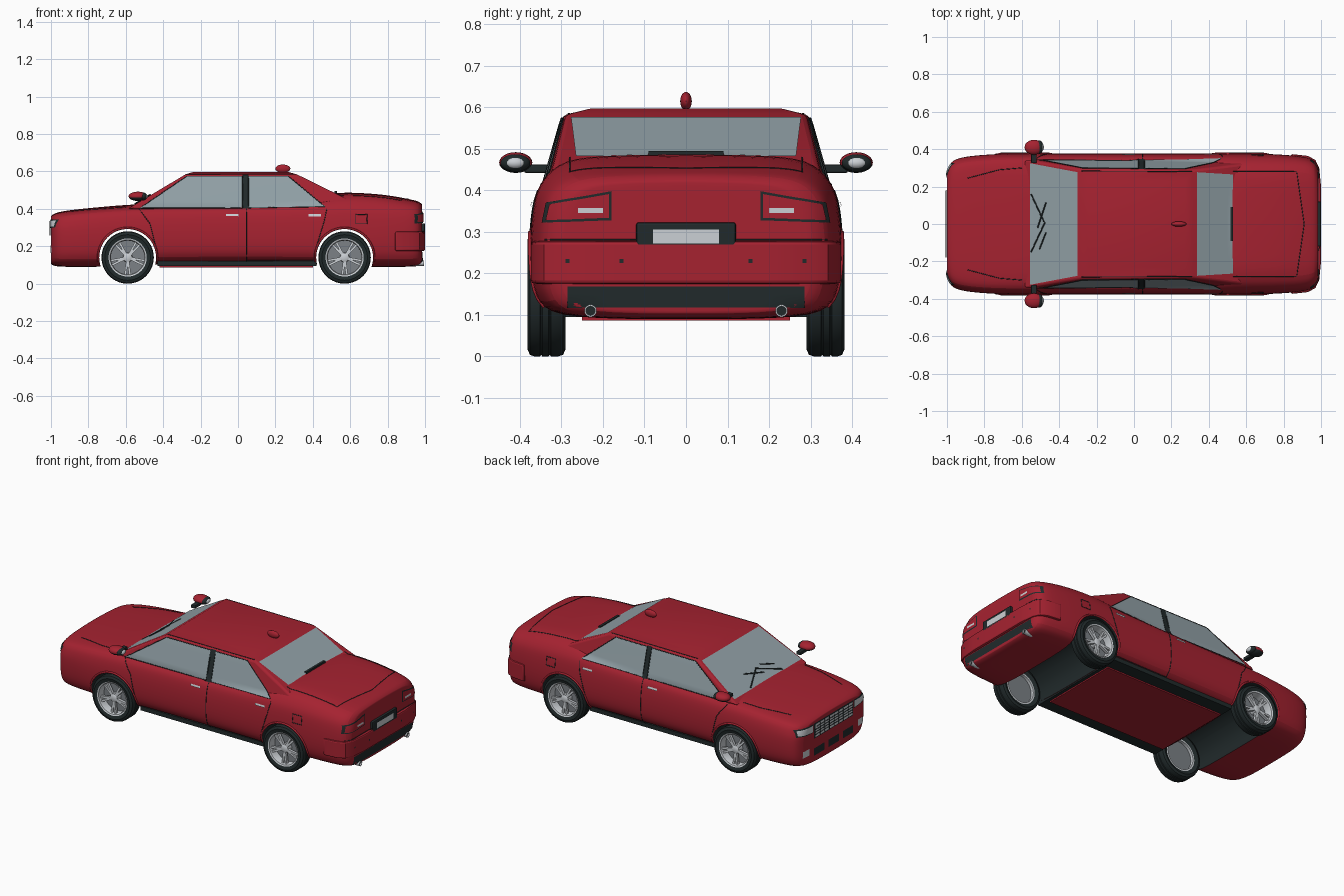
import bpy, bmesh, math
from mathutils import Vector, Matrix

if "Cube" in bpy.data.objects:
    bpy.data.objects.remove(bpy.data.objects["Cube"])
scene = bpy.context.scene


def material(name, r, g, b):
    m = bpy.data.materials.new(name)
    m.use_nodes = True
    m.diffuse_color = (r, g, b, 1)
    m.node_tree.nodes["Principled BSDF"].inputs["Base Color"].default_value = (r, g, b, 1)
    return m


RED = material("red paint", .38, .016, .03)
GLASS = material("window glass", .29, .36, .39)
BLACK = material("black rubber", .015, .023, .024)
SILVER = material("silver trim", .6, .63, .66)
STEEL = material("brake steel", .2, .22, .24)


def activate(ob):
    bpy.ops.object.select_all(action='DESELECT')
    ob.select_set(True)
    bpy.context.view_layer.objects.active = ob


def finish(name, bm, mat, angle=35, fix=True):
    if fix:
        bmesh.ops.recalc_face_normals(bm, faces=bm.faces)
    me = bpy.data.meshes.new(name)
    bm.to_mesh(me)
    bm.free()
    me.materials.append(mat)
    ob = bpy.data.objects.new(name, me)
    scene.collection.objects.link(ob)
    activate(ob)
    bpy.ops.object.shade_smooth_by_angle(angle=math.radians(angle))
    return ob


def modify(ob, kind, **settings):
    mod = ob.modifiers.new(kind, kind)
    for key, value in settings.items():
        setattr(mod, key, value)
    activate(ob)
    bpy.ops.object.modifier_apply(modifier=mod.name)
    bpy.ops.object.shade_smooth_by_angle(angle=math.radians(35))


def loft(rings):
    bm = bmesh.new()
    loops = [[bm.verts.new(p) for p in ring] for ring in rings]
    for a, b in zip(loops, loops[1:]):
        for i in range(len(a)):
            j = (i + 1) % len(a)
            bm.faces.new((a[i], a[j], b[j], b[i]))
    caps = [bm.faces.new(loops[0]), bm.faces.new(loops[-1])]
    return bm, caps


def box(name, mat, x, y, z, bevel=0):
    bm = bmesh.new()
    size = [b - a for a, b in (x, y, z)]
    mid = [(a + b) / 2 for a, b in (x, y, z)]
    bmesh.ops.create_cube(bm, size=1, matrix=Matrix.Translation(mid) @ Matrix.Diagonal((*size, 1)))
    ob = finish(name, bm, mat)
    if bevel:
        modify(ob, 'BEVEL', width=bevel, segments=2)
    return ob


def lathe(name, profile, mat, x, z, side, steps=40):
    # Closed profile of (radius, y) turned about the y axis
    bm = bmesh.new()
    vs = [bm.verts.new((x + r, side * y, z)) for r, y in profile]
    es = [bm.edges.new((vs[i - 1], vs[i])) for i in range(len(vs))]
    bmesh.ops.spin(bm, geom=vs + es, cent=(x, 0, z), axis=(0, 1, 0), angle=math.tau, steps=steps)
    bmesh.ops.remove_doubles(bm, verts=bm.verts, dist=1e-5)
    return finish(name, bm, mat)


# Main body: x, half width, bottom, shoulder, top
stations = [(-1, .28, .105, .335, .36), (-.985, .325, .095, .35, .372), (-.95, .352, .09, .362, .384),
            (-.85, .368, .09, .377, .397), (-.7, .376, .09, .387, .411), (-.53, .377, .1, .396, .425),
            (-.3, .377, .105, .4, .422), (0, .377, .105, .405, .422), (.35, .377, .105, .41, .44),
            (.5, .377, .1, .42, .487), (.65, .377, .09, .42, .484), (.8, .372, .09, .412, .473),
            (.93, .358, .09, .4, .447), (.97, .338, .095, .39, .437), (.985, .3, .105, .375, .42)]


def section(x, w, b, s, t):
    half = [(.8 * w, b), (.96 * w, b + .035), (w, .2), (w, .29), (.975 * w, s - .04),
            (.93 * w, s), (.8 * w, t - .007), (.45 * w, t)]
    ring = [(0, b)] + half + [(0, t + .003)] + [(-y, z) for y, z in reversed(half)]
    return [(x, y, z) for y, z in ring]


bm, caps = loft([section(*s) for s in stations])
bmesh.ops.inset_individual(bm, faces=caps, thickness=.02)
body = finish("body", bm, RED)
modify(body, 'SUBSURF', levels=2)

# Wheel wells cut through the body
AXLES = (-.59, .57)
for ax in AXLES:
    cutter = lathe("well_cutter", [(0, -.6), (.152, -.6), (.152, .6), (0, .6)], BLACK, ax, .14, 1, 48)
    cutter.hide_render = True
    modify(body, 'BOOLEAN', object=cutter, operation='DIFFERENCE', solver='EXACT', material_mode='TRANSFER')
    bpy.data.objects.remove(cutter)

# Cabin with tapered pillars and crowned roof
levels = [(.4, -.59, .69, .347, .335), (.583, -.285, .32, .295, .29), (.597, -.24, .27, .23, .23)]
bm, caps = loft([[(x0, -f, z), (x1, -r, z), (x1, r, z), (x0, f, z)] for z, x0, x1, f, r in levels])
cabin = finish("cabin", bm, RED)
modify(cabin, 'BEVEL', width=.012, segments=3, limit_method='ANGLE', angle_limit=.5)

# Rear bumper wrapping round the corners
half = [(.84, .374), (.93, .364), (.97, .342), (.99, .3), (1, .2)]
outline = half + [(x, -y) for x, y in reversed(half)]
bm, caps = loft([[(x, y, z) for x, y in outline] for z in (.175, .278)])
bumper = finish("rear_bumper", bm, RED)
modify(bumper, 'BEVEL', width=.008, segments=2, limit_method='ANGLE', angle_limit=.8)

# Floor panels
box("floor_frame", BLACK, (-.43, .42), (-.33, .33), (.095, .12))
box("floor_pan", RED, (-.42, .4), (-.25, .25), (.087, .11))


# Thin plates and seams that hug the surface
def probe(view, a, b, lift):
    start, aim = {'left': ((a, 2, b), (0, -1, 0)), 'right': ((a, -2, b), (0, 1, 0)),
                  'top': ((a, b, 2), (0, 0, -1)), 'rear': ((2, a, b), (-1, 0, 0)),
                  'nose': ((-2, a, b), (1, 0, 0))}[view]
    hit, loc, nor, *_ = scene.ray_cast(bpy.context.evaluated_depsgraph_get(), Vector(start), Vector(aim))
    if not hit:
        return None
    return loc + (nor if nor.dot(Vector(aim)) < 0 else -nor) * lift


def plates(name, mat, items, n=8, lift=.003):
    bpy.context.view_layer.update()
    bm = bmesh.new()
    for view, quad in items:
        p, q, r, s = [Vector(c) for c in quad]
        grid = {}
        for i in range(n + 1):
            for j in range(n + 1):
                c = p.lerp(q, i / n).lerp(s.lerp(r, i / n), j / n)
                hit = probe(view, c.x, c.y, lift)
                grid[i, j] = hit and bm.verts.new(hit)
        aim = Vector({'left': (0, 1, 0), 'right': (0, -1, 0), 'top': (0, 0, 1),
                      'rear': (1, 0, 0), 'nose': (-1, 0, 0)}[view])
        for i in range(n):
            for j in range(n):
                vs = [grid[k] for k in ((i, j), (i + 1, j), (i + 1, j + 1), (i, j + 1))]
                if all(vs):
                    f = bm.faces.new(vs)
                    f.normal_update()
                    if f.normal.dot(aim) < 0:
                        f.normal_flip()
    return finish(name, bm, mat, fix=False)


def seams(name, mat, items, radius=.0022):
    bpy.context.view_layer.update()
    cu = bpy.data.curves.new(name, 'CURVE')
    cu.dimensions, cu.bevel_depth, cu.bevel_resolution = '3D', radius, 1
    for view, path in items:
        pts = []
        for a, b in zip(path, path[1:]):
            a, b = Vector(a), Vector(b)
            n = max(1, int((b - a).length / .02))
            pts += [probe(view, *a.lerp(b, k / n), 0) for k in range(n + 1)]
        pts = [p for p in pts if p]
        sp = cu.splines.new('POLY')
        sp.points.add(len(pts) - 1)
        for sp_pt, p in zip(sp.points, pts):
            sp_pt.co = (*p, 1)
    cu.materials.append(mat)
    ob = bpy.data.objects.new(name, cu)
    scene.collection.objects.link(ob)
    activate(ob)
    bpy.ops.object.convert(target='MESH')


def rect(a, b, c, d):
    return [(a, c), (b, c), (b, d), (a, d)]


def both_sides(shapes):
    return [(v, s) for v in ('left', 'right') for s in shapes]


def mirrored(view, shapes):
    return [(view, [(k * a, b) for a, b in s]) for s in shapes for k in (1, -1)]


# Windows
side_glass = [[(-.525, .404), (-.275, .574), (.024, .574), (.024, .404)],
              [(.056, .404), (.056, .574), (.27, .574), (.465, .412)]]
plates("side_windows", GLASS, both_sides(side_glass), 10)
plates("door_pillars", BLACK, both_sides([rect(.024, .056, .4, .578)]))
plates("windshield", GLASS, [('top', [(-.555, -.325), (-.3, -.277), (-.3, .277), (-.555, .325)])], 12)
plates("rear_window", GLASS, [('top', [(.335, -.277), (.528, -.265), (.528, .265), (.335, .277)])], 12)
box("high_brake_light", BLACK, (.515, .53), (-.09, .09), (.478, .495))

# Tail lights and rear fittings
lamp = [(.18, .328), (.345, .322), (.335, .37), (.18, .398)]
lens = [(.186, .334), (.336, .328), (.327, .366), (.186, .391)]
plates("tail_light_rims", BLACK, mirrored('rear', [lamp]))
plates("tail_light_lenses", RED, mirrored('rear', [lens]))
plates("reverse_lights", SILVER, mirrored('rear', [rect(.2, .26, .345, .357)]))
plates("rear_diffuser", BLACK, [('rear', rect(-.285, .285, .118, .168))], 12)
box("plate_frame", BLACK, (.95, 1), (-.12, .12), (.257, .323), .006)
plates("number_plate", SILVER, [('rear', rect(-.08, .08, .272, .306))], 2, .002)
plates("parking_sensors", BLACK, mirrored('rear', [rect(y - .005, y + .005, .225, .235) for y in (.155, .285)]), 2)
for k, side in ((1, "left"), (-1, "right")):
    pipe = lathe(side + "_exhaust", [(.011, 0), (.015, 0), (.015, .06), (.011, .06)], SILVER, 0, 0, 1, 20)
    core = lathe(side + "_exhaust_core", [(0, .01), (.012, .01), (.012, .05), (0, .05)], BLACK, 0, 0, 1, 20)
    for ob in (pipe, core):
        ob.location, ob.rotation_euler = (.935, k * .23, .11), (0, 0, -math.pi / 2)

# Nose: grille, headlights, intakes and fog lights
plates("headlight_rims", BLACK, mirrored('nose', [[(.195, .29), (.325, .3), (.325, .342), (.195, .342)]]))
plates("headlights", SILVER, mirrored('nose', [[(.2, .296), (.318, .306), (.318, .336), (.2, .336)]]))
plates("grille_frame", BLACK, [('nose', rect(-.19, .19, .25, .342))], 10)
plates("grille", SILVER, [('nose', rect(-.18, .18, .257, .335))], 10)
bars = [[(-.18, .257 + .0156 * i), (.18, .257 + .0156 * i)] for i in range(1, 5)]
bars += [[(.045 * i, .257), (.045 * i, .335)] for i in range(-3, 4)]
seams("grille_bars", BLACK, [('nose', b) for b in bars])
plates("air_intakes", BLACK, [('nose', rect(c - .05, c + .05, .145, .19)) for c in (-.14, 0, .14)])
plates("fog_lights", SILVER, mirrored('nose', [rect(.235, .29, .165, .205)]))

# Panel gaps, handles and wheel arch lips
doors = [[(-.53, .4), (-.47, .32), (-.44, .2), (-.44, .125)], [(.045, .12), (.045, .4)],
         [(.475, .4), (.46, .33), (.42, .2), (.41, .125), (.045, .125)],
         rect(.63, .69, .32, .37) + [(.63, .32)]] + [g + g[:1] for g in side_glass]
seams("door_gaps", BLACK, both_sides(doors))
seams("lid_gaps", BLACK, [('top', [(x, k * y) for x, y in path]) for k in (1, -1) for path in
                          ([(-.89, .245), (-.72, .29), (-.6, .3)], [(.53, .28), (.87, .28), (.91, 0)],
                           [(-.28, .283), (.31, .28)])])
seams("bumper_gap", BLACK, mirrored('rear', [[(.12, .281), (.34, .281)]]))
plates("door_handles", SILVER, both_sides([rect(x - .033, x + .033, .359, .371) for x in (-.03, .41)]), 4, .007)
arcs = [[(ax + .158 * math.cos(t * math.pi / 24), .14 + .158 * math.sin(t * math.pi / 24)) for t in range(-1, 26)]
        for ax in AXLES]
seams("arch_lips", RED, both_sides(arcs), .006)

# Wipers
blades = [[(-.55, .16), (-.48, .01)], [(-.47, .115), (-.515, -.02)],
          [(-.55, -.15), (-.475, .01)], [(-.505, -.135), (-.47, -.045)]]
seams("wipers", BLACK, [('top', b) for b in blades], .004)


def ellipsoid(name, mat, centre, radii, under=None):
    bm = bmesh.new()
    bmesh.ops.create_uvsphere(bm, u_segments=24, v_segments=12, radius=1,
                              matrix=Matrix.Translation(centre) @ Matrix.Diagonal((*radii, 1)))
    ob = finish(name, bm, mat)
    if under:
        ob.data.materials.append(under)
        for f in ob.data.polygons:
            f.material_index = int(f.center.z < centre[2] - .2 * radii[2])


# Roof aerial and door mirrors
ellipsoid("aerial", RED, (.24, 0, .615), (.04, .014, .022))
for k, side in ((1, "left"), (-1, "right")):
    ellipsoid(side + "_mirror", RED, (-.535, k * .41, .467), (.05, .04, .025), BLACK)
    ellipsoid(side + "_mirror_rim", BLACK, (-.506, k * .411, .466), (.021, .036, .021))
    ellipsoid(side + "_mirror_glass", SILVER, (-.498, k * .411, .466), (.016, .025, .015))
    box(side + "_mirror_arm", BLACK, (-.55, -.52), sorted((k * .325, k * .39)), (.442, .462), .005)

# Wheels
tyre = [(.1, .3), (.122, .29), (.136, .296), (.14, .308), (.14, .325), (.136, .328), (.14, .331), (.14, .346),
        (.136, .349), (.14, .352), (.14, .365), (.136, .376), (.122, .382), (.1, .376)]
for ax, end in zip(AXLES, ("front", "rear")):
    for k, side in ((1, "left"), (-1, "right")):
        tag = f"{end}_{side}_"
        lathe(tag + "tyre", tyre, BLACK, ax, .14, k)
        lathe(tag + "rim", [(.102, .3), (.102, .379), (.094, .376), (.09, .36), (.09, .3)], SILVER, ax, .14, k)
        lathe(tag + "brake_disc", [(0, .318), (.09, .318), (.09, .328), (0, .328)], STEEL, ax, .14, k)
        lathe(tag + "hub", [(0, .325), (.026, .325), (.024, .364), (.018, .368), (0, .368)], SILVER, ax, .14, k, 20)
        bm = bmesh.new()
        for i in range(5):
            for lean in (-.13, .13):
                turn = Matrix.Rotation(i * math.tau / 5 + math.pi / 2 + lean, 4, 'Y')
                bmesh.ops.create_cube(bm, size=1, matrix=Matrix.Translation((ax, k * .357, .14)) @ turn
                                      @ Matrix.Translation((.055, 0, 0)) @ Matrix.Diagonal((.08, .016, .012, 1)))
        finish(tag + "spokes", bm, SILVER)
